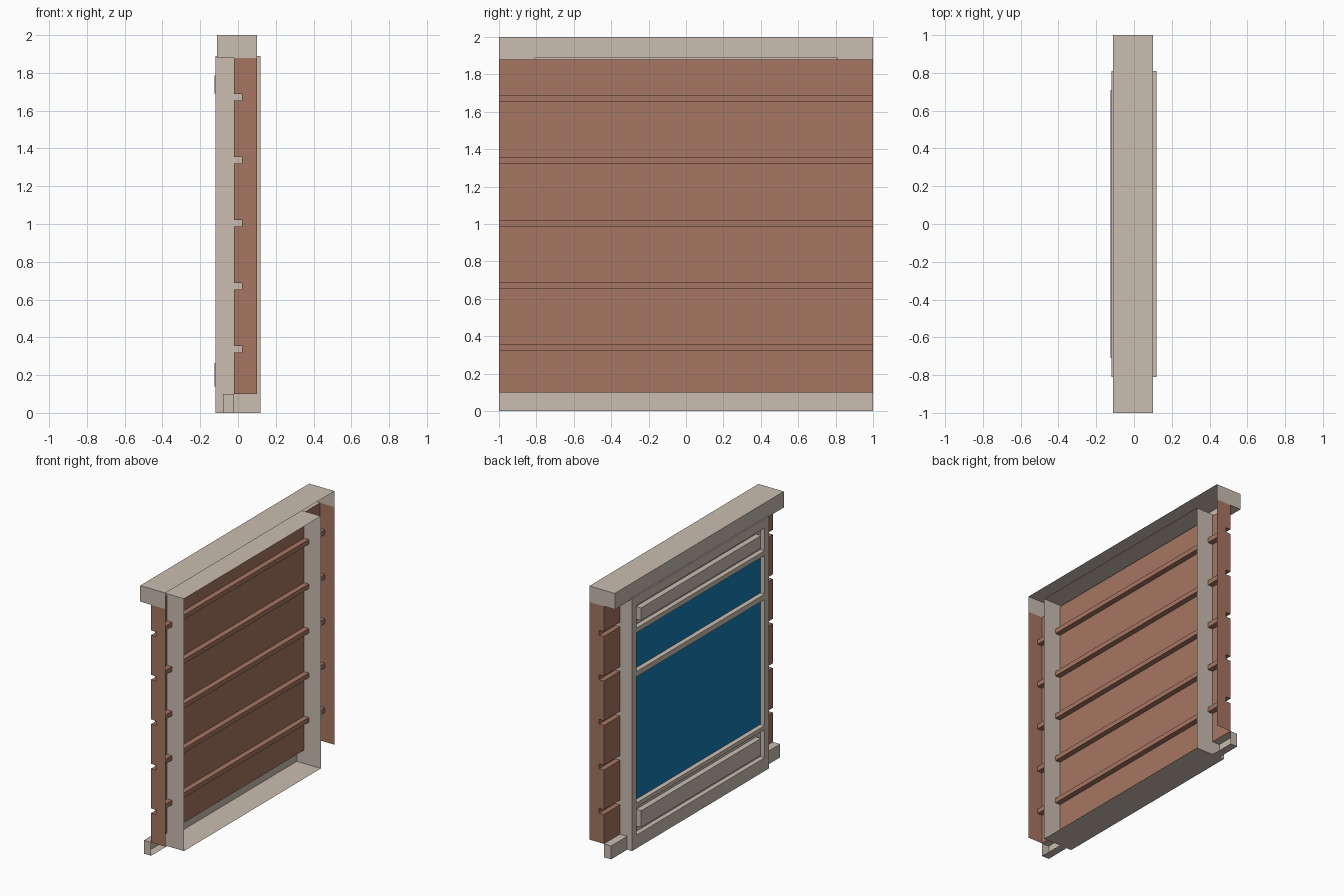
import bpy
import bmesh

old = bpy.data.objects.get("Cube")
if old:
    bpy.data.objects.remove(old, do_unlink=True)


def material(name, rgb):
    m = bpy.data.materials.new(name)
    m.use_nodes = True
    m.diffuse_color = (*rgb, 1)
    m.node_tree.nodes["Principled BSDF"].inputs["Base Color"].default_value = (*rgb, 1)
    return m


STONE = material("pale_stone", (0.59, 0.51, 0.435))
BRICK = material("brick_red", (0.38, 0.18, 0.122))
GLASS = material("blue_glass", (0.008, 0.20, 0.45))


def finish(name, bm, mat):
    mesh = bpy.data.meshes.new(name)
    bm.to_mesh(mesh)
    bm.free()
    mesh.materials.append(mat)
    obj = bpy.data.objects.new(name, mesh)
    bpy.context.collection.objects.link(obj)
    return obj


def facade_strip(name, profile, mat, end_points=()):
    """Open (x, z) profile swept along the wall, with a closed face at each end."""
    bm = bmesh.new()
    rows = [[bm.verts.new((x, y, z)) for x, z in profile] for y in (-1, 1)]
    near, far = rows
    for i in range(len(profile) - 1):
        bm.faces.new((near[i], near[i + 1], far[i + 1], far[i]))
    for row, y in zip(rows, (-1, 1)):
        loop = row + [bm.verts.new((x, y, z)) for x, z in end_points]
        bm.faces.new(loop[::-1] if y < 0 else loop)
    return finish(name, bm, mat)


def box(name, xs, ys, zs, mat):
    bm = bmesh.new()
    bmesh.ops.create_cube(bm, size=1)
    for v in bm.verts:
        v.co = [r[0] if c < 0 else r[1] for c, r in zip(v.co, (xs, ys, zs))]
    return finish(name, bm, mat)


# Brick wall shell with evenly spaced horizontal grooves
WALL_X, GROOVE_X, REAR_X = -0.02, 0.02, 0.10
BASE_Z, WALL_TOP = 0.10, 1.88
wall = [(WALL_X, BASE_Z)]
for i in range(5):
    low = 0.32 + i / 3
    high = low + 0.035
    wall += [(WALL_X, low), (GROOVE_X, low), (GROOVE_X, high), (WALL_X, high)]
wall.append((WALL_X, WALL_TOP))
facade_strip("brick_wall", wall, BRICK, [(REAR_X, WALL_TOP), (REAR_X, BASE_Z)])

# Stone cornice and plinth, open to the rear
facade_strip("cornice", [(WALL_X, WALL_TOP), (-0.11, WALL_TOP), (-0.11, 2), (REAR_X, 2)],
             STONE, [(REAR_X, WALL_TOP)])
facade_strip("plinth", [(WALL_X, 0), (-0.08, 0), (-0.08, BASE_Z), (WALL_X, BASE_Z)], STONE)

# Thin casing around the window, open to the rear
FRONT, BACK = -0.12, -0.08
HALF, INNER, HEAD = 0.81, 0.76, 1.89
bm = bmesh.new()
corners = [(-HALF, 0), (-HALF, HEAD), (HALF, HEAD), (HALF, 0)]
rings = [[bm.verts.new((x, y, z)) for y, z in corners] for x in (BACK, 0.12)]
for i in range(4):
    j = (i + 1) % 4
    bm.faces.new((rings[0][i], rings[0][j], rings[1][j], rings[1][i]))
bmesh.ops.recalc_face_normals(bm, faces=bm.faces)
finish("window_casing", bm, STONE)

# Upright stiles
for side, name in ((1, "left"), (-1, "right")):
    box("stile_" + name, (FRONT, BACK), sorted((side * INNER, side * HALF)), (0, HEAD), STONE)

# Horizontal rails
rails = {"bottom_rail": (0, 0.10), "sill_rail": (0.31, 0.34), "transom": (1.285, 1.325),
         "upper_rail": (1.615, 1.65), "head_rail": (1.82, HEAD)}
for name, zs in rails.items():
    box(name, (FRONT, BACK), (-INNER, INNER), zs, STONE)

# Glass panes
for name, zs in (("main_pane", (0.34, 1.285)), ("upper_pane", (1.325, 1.615))):
    box(name, (BACK - 0.004, BACK), (-INNER, INNER), zs, GLASS)

# Recessed panels with a raised centre
for name, opening, raised in (("lower", (0.10, 0.31), (0.14, 0.265)),
                              ("upper", (1.65, 1.82), (1.69, 1.785))):
    box(name + "_panel_back", (BACK - 0.004, BACK), (-INNER, INNER), opening, STONE)
    box(name + "_raised_panel", (-0.125, BACK), (-0.71, 0.71), raised, STONE)
